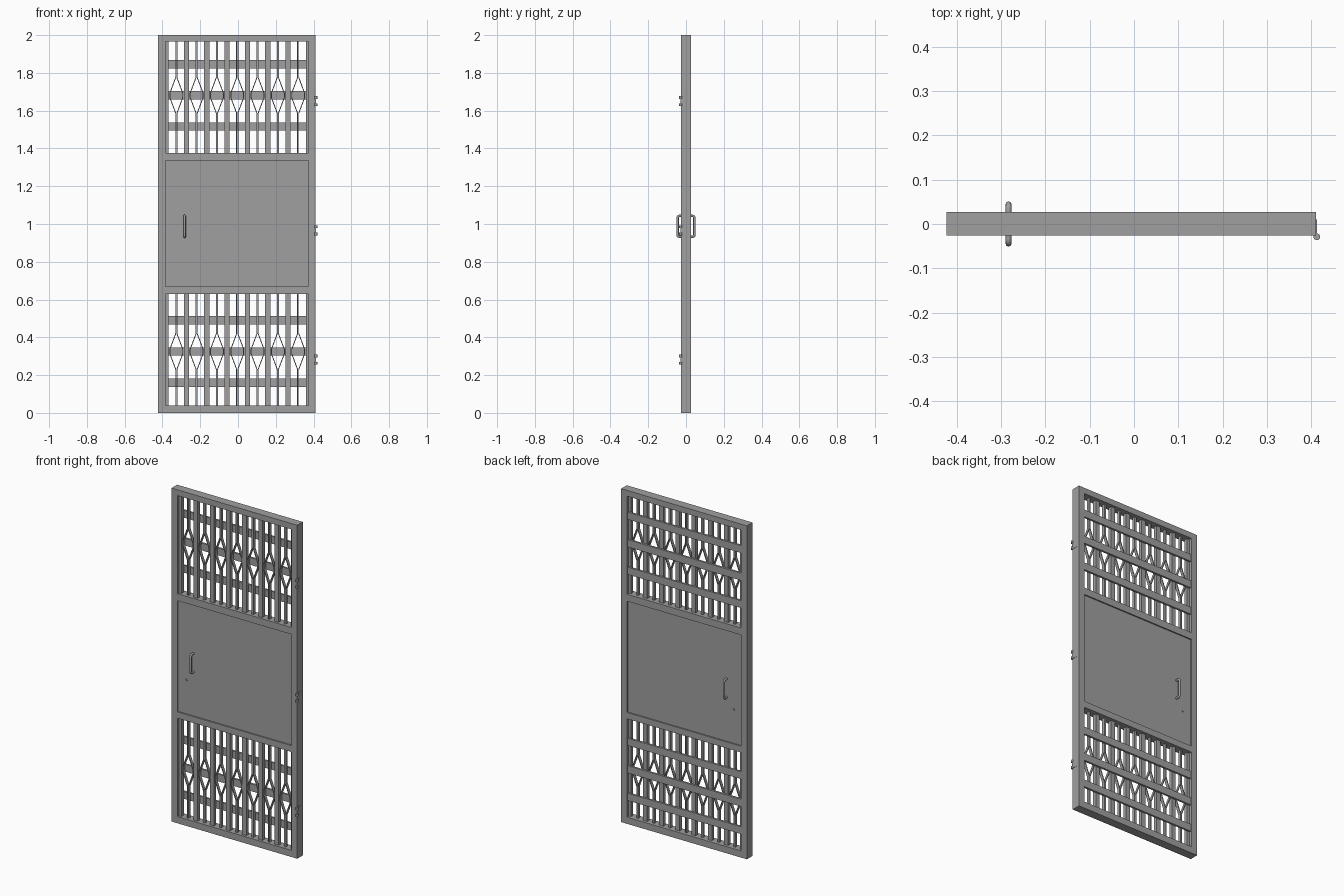
import bpy, bmesh, math
from mathutils import Vector

cube = bpy.data.objects.get("Cube")
if cube:
    bpy.data.objects.remove(cube, do_unlink=True)

grey = bpy.data.materials.new("steel grey")
grey.use_nodes = True
colour = (0.35, 0.35, 0.35, 1)
grey.diffuse_color = colour
grey.node_tree.nodes["Principled BSDF"].inputs["Base Color"].default_value = colour


def finish(name, bm):
    bmesh.ops.recalc_face_normals(bm, faces=bm.faces)
    mesh = bpy.data.meshes.new(name)
    bm.to_mesh(mesh)
    bm.free()
    mesh.materials.append(grey)
    obj = bpy.data.objects.new(name, mesh)
    bpy.context.collection.objects.link(obj)
    return obj


def add_box(bm, x, y, z):
    """Box spanning the given (low, high) pairs."""
    verts = bmesh.ops.create_cube(bm, size=1)["verts"]
    for v in verts:
        v.co = [(a + b) / 2 + c * (b - a) for c, (a, b) in zip(v.co, (x, y, z))]


def add_strip(bm, path, width, y):
    """Flat bar following a path of (x, z) points, mitred level at the bends."""
    rings = []
    for x, z in path:
        rings.append([bm.verts.new((x + sx * width / 2, yy, z))
                      for sx, yy in ((-1, y[0]), (1, y[0]), (1, y[1]), (-1, y[1]))])
    for a, b in zip(rings, rings[1:]):
        for i in range(4):
            j = (i + 1) % 4
            bm.faces.new((a[i], a[j], b[j], b[i]))
    bm.faces.new(rings[0])
    bm.faces.new(rings[-1])


def cylinder(name, radius, depth, location, rotation=(0, 0, 0)):
    bpy.ops.mesh.primitive_cylinder_add(vertices=20, radius=radius, depth=depth,
                                        location=location, rotation=rotation)
    obj = bpy.context.object
    obj.name = name
    obj.data.materials.append(grey)
    bpy.ops.object.shade_smooth_by_angle()
    return obj


LEFT, RIGHT = -0.423, 0.411
IN_L, IN_R = -0.378, 0.371
FRAME_Y = (-0.026, 0.027)

# Frame: two stiles and four rails
bm = bmesh.new()
add_box(bm, (LEFT, IN_L - 0.006), FRAME_Y, (0, 2))
add_box(bm, (IN_R + 0.002, RIGHT), FRAME_Y, (0, 2))
for z in ((0, 0.04), (0.63, 0.668), (1.335, 1.377), (1.965, 2)):
    add_box(bm, (IN_L - 0.006, IN_R + 0.002), FRAME_Y, z)
finish("frame", bm)

# Solid middle panel, slightly recessed on both sides
bm = bmesh.new()
add_box(bm, (IN_L - 0.006, IN_R + 0.002), (-0.018, 0.019), (0.668, 1.335))
finish("middle_panel", bm)

# Grilles: flat uprights, split diamond strips and rear cross rails
PITCH = 0.1075
MID_X = -0.004
for label, low, high, middle in (("lower", 0.04, 0.63, 0.325),
                                 ("upper", 1.377, 1.965, 1.681)):
    bm = bmesh.new()
    for i in range(8):
        x = MID_X + (i - 3.5) * PITCH
        add_box(bm, (x - 0.0135, x + 0.0135), (-0.012, 0.01), (low, high))
    finish(label + "_uprights", bm)

    bm = bmesh.new()
    for i in range(7):
        x = MID_X + (i - 3) * PITCH
        for side in (-1, 1):
            near, far = x + side * 0.003, x + side * 0.034
            path = [(near, low), (near, middle - 0.095), (far, middle - 0.012),
                    (far, middle + 0.012), (near, middle + 0.095), (near, high)]
            add_strip(bm, path, 0.005, (-0.01, 0.008))
    finish(label + "_diamond_strips", bm)

    bm = bmesh.new()
    for offset in (-0.165, 0, 0.165):
        z = middle + offset
        add_box(bm, (IN_L - 0.006, IN_R + 0.002), (0.01, 0.022), (z - 0.022, z + 0.022))
    finish(label + "_cross_rails", bm)

# Pull handles and key barrels on both faces
for label, side in (("front", -1), ("back", 1)):
    curve = bpy.data.curves.new(label + "_handle", "CURVE")
    curve.dimensions = "3D"
    curve.bevel_depth = 0.0065
    curve.bevel_resolution = 3
    base, reach, bend = 0.016, 0.0445, 0.01
    points = [Vector((-0.283, side * base, 0.932))]
    for z, sign in ((0.932, 1), (1.043, -1)):
        arc = []
        for k in range(5):
            a = k * math.pi / 8
            arc.append(Vector((-0.283, side * (reach - bend + bend * math.sin(a)),
                               z + sign * bend * (1 - math.cos(a)))))
        points += arc if sign > 0 else arc[::-1]
    points.append(Vector((-0.283, side * base, 1.043)))
    spline = curve.splines.new("POLY")
    spline.points.add(len(points) - 1)
    for p, co in zip(spline.points, points):
        p.co = (*co, 1)
    spline.use_smooth = True
    curve.use_fill_caps = True
    curve.materials.append(grey)
    handle = bpy.data.objects.new(label + "_handle", curve)
    bpy.context.collection.objects.link(handle)
    cylinder(label + "_key_barrel", 0.006, 0.008, (-0.33, side * 0.019, 0.87),
             (math.pi / 2, 0, 0))

# Hinges: side leaf with two knuckles each
for number, z in enumerate((0.282, 0.966, 1.651), 1):
    bm = bmesh.new()
    add_box(bm, (RIGHT - 0.002, RIGHT + 0.0015), (-0.03, 0.01), (z - 0.026, z + 0.026))
    finish(f"hinge_leaf_{number}", bm)
    for end, dz in (("lower", -0.019), ("upper", 0.019)):
        cylinder(f"hinge_knuckle_{end}_{number}", 0.0075, 0.014, (0.4125, -0.029, z + dz))
